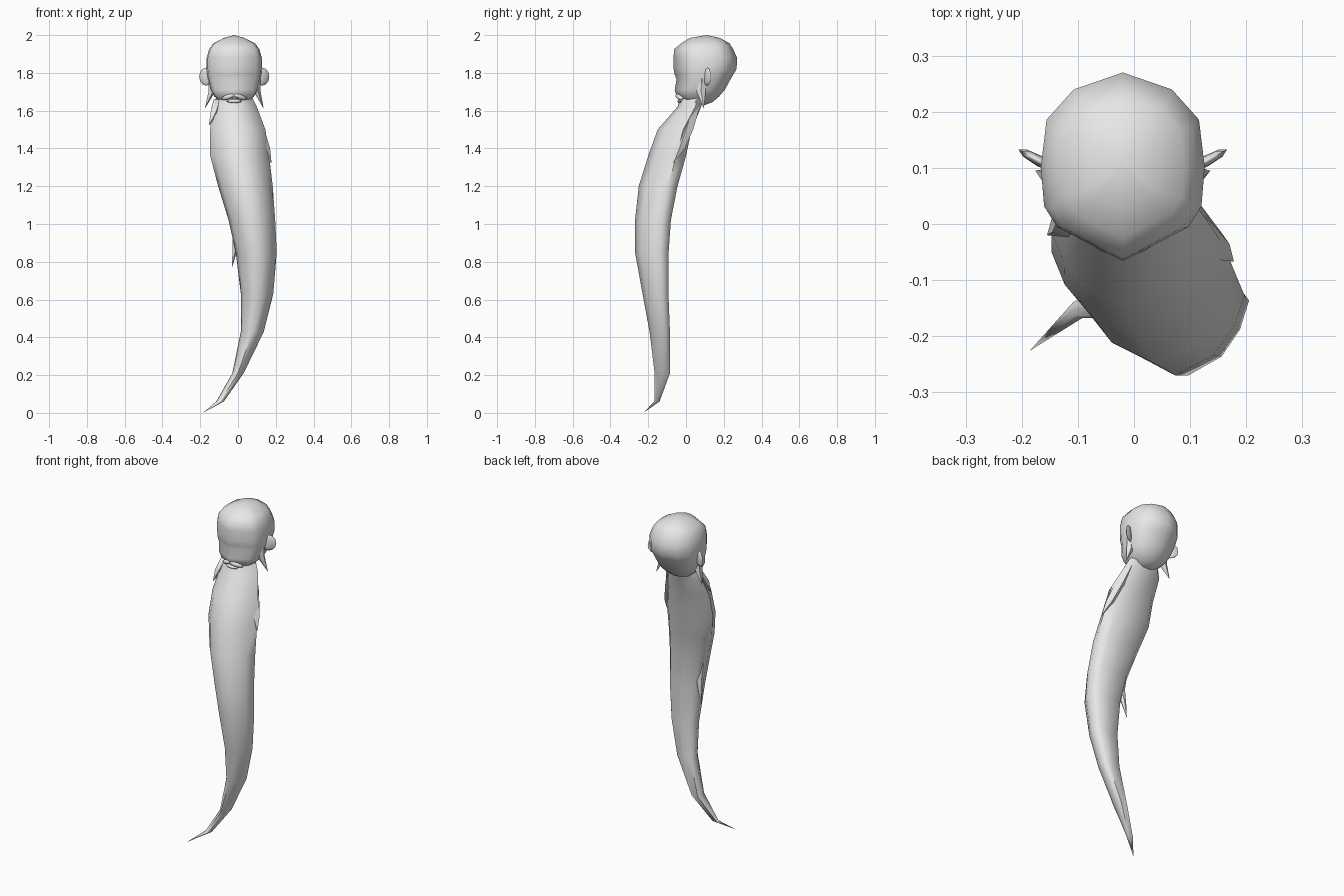
import bpy, bmesh, math
from mathutils import Matrix

cube = bpy.data.objects.get("Cube")
if cube:
    bpy.data.objects.remove(cube, do_unlink=True)

grey = bpy.data.materials.new("light grey")
grey.use_nodes = True
grey.diffuse_color = (0.8, 0.8, 0.8, 1)
grey.node_tree.nodes["Principled BSDF"].inputs["Base Color"].default_value = (0.8, 0.8, 0.8, 1)

CX = -0.02  # middle of the head


def finish(name, bm):
    bmesh.ops.recalc_face_normals(bm, faces=bm.faces)
    mesh = bpy.data.meshes.new(name)
    bm.to_mesh(mesh)
    bm.free()
    mesh.materials.append(grey)
    obj = bpy.data.objects.new(name, mesh)
    bpy.context.collection.objects.link(obj)
    bpy.ops.object.select_all(action="DESELECT")
    obj.select_set(True)
    bpy.context.view_layer.objects.active = obj
    bpy.ops.object.shade_smooth_by_angle(angle=math.radians(60))
    return obj


def circle(n):
    return [(math.cos(2 * math.pi * i / n), math.sin(2 * math.pi * i / n)) for i in range(n)]


def mirrored(half):
    """Close a half outline that starts and ends on the middle line."""
    return half + [(-u, v) for u, v in half[-2:0:-1]]


def loft(name, sections, outline):
    """Skin level sections (left, right, front, back, z) shaped by a unit outline."""
    bm = bmesh.new()
    rings = []
    for x0, x1, y0, y1, z in sections:
        cx, cy, hx, hy = (x0 + x1) / 2, (y0 + y1) / 2, (x1 - x0) / 2, (y1 - y0) / 2
        rings.append([bm.verts.new((cx + u * hx, cy + v * hy, z)) for u, v in outline])
    n = len(outline)
    for a, b in zip(rings, rings[1:]):
        for i in range(n):
            j = (i + 1) % n
            bm.faces.new((a[i], a[j], b[j], b[i]))
    bm.faces.new(rings[0])
    bm.faces.new(rings[-1])
    bmesh.ops.remove_doubles(bm, verts=bm.verts, dist=0.0005)
    return finish(name, bm)


def lock(name, points, n=5):
    """Pointed tuft through (x, y, z, x radius, y radius) points."""
    return loft(name, [(x - a, x + a, y - b, y + b, z) for x, y, z, a, b in points], circle(n))


def blob(name, loc, size, turn=0, tilt=0):
    bm = bmesh.new()
    bmesh.ops.create_uvsphere(bm, u_segments=8, v_segments=6, radius=1)
    m = (Matrix.Translation(loc) @ Matrix.Rotation(turn, 4, "Z")
         @ Matrix.Rotation(tilt, 4, "Y") @ Matrix.Diagonal((*size, 1)))
    bmesh.ops.transform(bm, matrix=m, verts=bm.verts)
    return finish(name, bm)


# Head: broad skull with a wedge-shaped forehead, narrowing to the nape
skull = mirrored([(0, 1), (0.6, 0.82), (0.93, 0.5), (1, 0), (0.96, -0.42), (0.8, -0.64), (0, -1)])
head_rows = [  # half width, front, back, height
    (0, 0.11, 0.11, 2.0), (0.055, 0.02, 0.18, 1.985), (0.11, -0.025, 0.23, 1.957),
    (0.133, -0.063, 0.25, 1.925), (0.146, -0.066, 0.27, 1.88), (0.146, -0.065, 0.268, 1.82),
    (0.143, -0.06, 0.25, 1.79), (0.138, -0.05, 0.235, 1.765), (0.125, -0.06, 0.205, 1.71),
    (0.105, -0.05, 0.175, 1.675), (0.07, -0.01, 0.14, 1.645), (0.03, 0.02, 0.1, 1.63)]
loft("head", [(CX - w, CX + w, f, b, z) for w, f, b, z in head_rows], skull)

# Beard: long tapering body, flat behind and ridged in front, ending in a curl
beard_outline = mirrored([(0, 0.95), (0.7, 1), (1, 0.5), (0.85, -0.08), (0.55, -0.62), (0, -1)])
loft("beard", [
    (-0.11, 0.07, -0.03, 0.1, 1.68), (-0.14, 0.1, -0.045, 0.08, 1.62),
    (-0.147, 0.145, -0.15, 0.03, 1.5), (-0.147, 0.165, -0.2, 0.0, 1.36),
    (-0.105, 0.184, -0.25, -0.045, 1.2), (-0.05, 0.197, -0.27, -0.08, 1.02),
    (-0.012, 0.205, -0.27, -0.092, 0.85), (0.015, 0.187, -0.23, -0.093, 0.63),
    (0.015, 0.137, -0.193, -0.085, 0.43), (-0.03, 0.03, -0.166, -0.085, 0.21),
    (-0.115, -0.075, -0.168, -0.14, 0.06), (-0.186, -0.186, -0.226, -0.226, 0)],
    beard_outline)

# Loose tufts on the beard
lock("left_beard_tuft", [(0.05, 0.055, 1.66, 0.03, 0.03), (0.105, 0.0, 1.5, 0.035, 0.04),
                         (0.14, -0.035, 1.4, 0.03, 0.03), (0.178, -0.067, 1.32, 0, 0)])
lock("right_beard_tuft", [(-0.105, 0.04, 1.66, 0.03, 0.025), (-0.125, 0.0, 1.59, 0.025, 0.025),
                          (-0.155, -0.02, 1.52, 0, 0)])
lock("lower_beard_tuft", [(-0.02, -0.125, 1.1, 0.04, 0.025), (-0.005, -0.125, 0.95, 0.03, 0.022),
                          (-0.018, -0.11, 0.86, 0.014, 0.014), (-0.033, -0.1, 0.765, 0, 0)])

# Paired parts: ears, sideburns and moustache halves
for side, s in (("left", 1), ("right", -1)):
    blob(side + "_ear", (CX + s * 0.148, 0.112, 1.78), (0.043, 0.01, 0.048), s * 0.5)
    lock(side + "_sideburn", [(CX + s * 0.125, 0.085, 1.82, 0.012, 0.012),
                              (CX + s * 0.12, 0.08, 1.7, 0.02, 0.025),
                              (CX + s * 0.156, 0.095, 1.61, 0, 0)])
    blob(side + "_moustache", (CX + s * 0.034, -0.035, 1.672), (0.04, 0.014, 0.013),
         s * 0.5, s * 0.3)

# Lower lip
blob("lip", (CX, -0.03, 1.65), (0.04, 0.016, 0.01))
